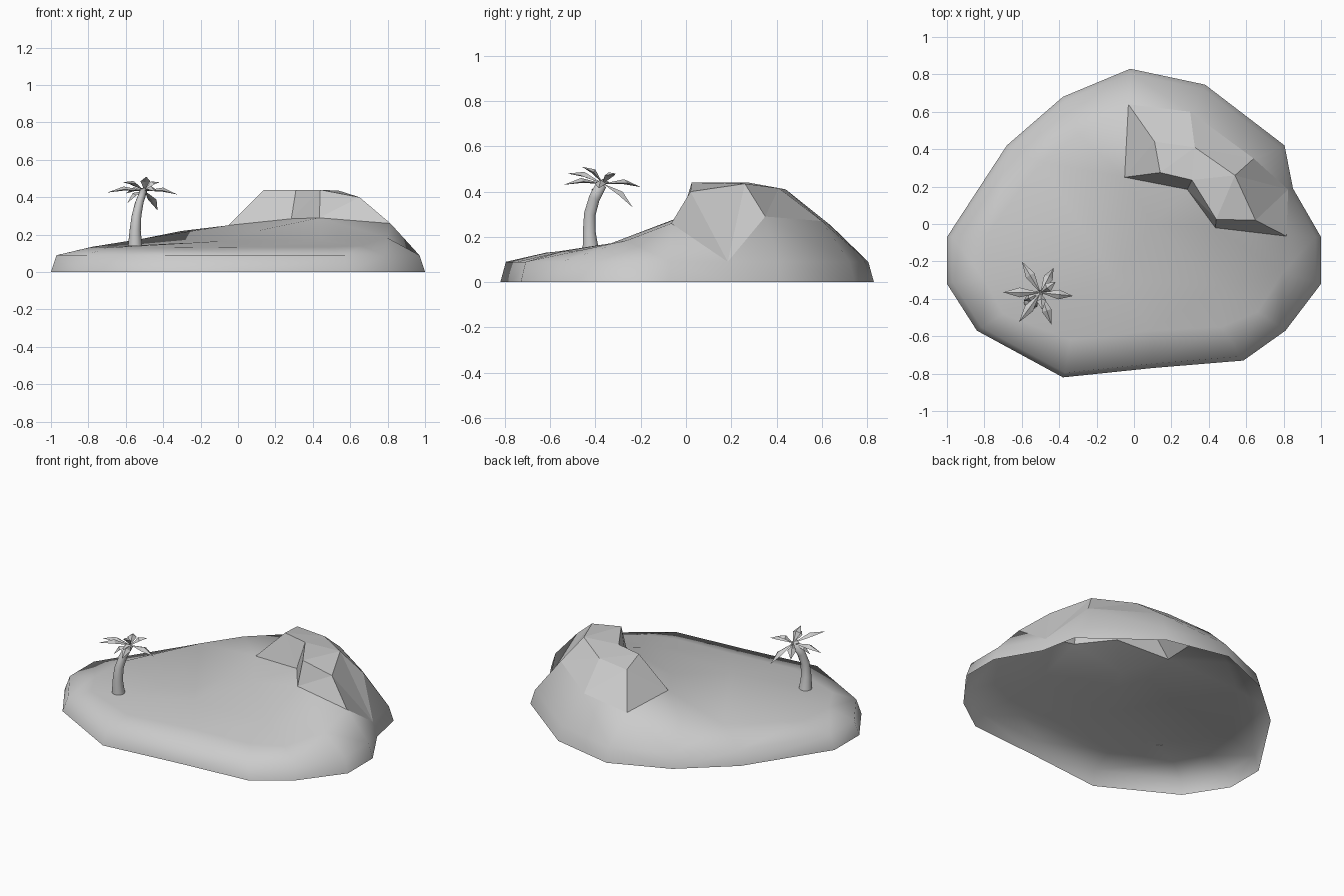
import bpy, math
from mathutils import Vector
from mathutils.geometry import delaunay_2d_cdt

if "Cube" in bpy.data.objects:
    bpy.data.objects.remove(bpy.data.objects["Cube"])

def make(name, verts, faces, smooth=True):
    me = bpy.data.meshes.new(name)
    me.from_pydata([tuple(v) for v in verts], [], faces)
    for p in me.polygons:
        p.use_smooth = smooth
    ob = bpy.data.objects.new(name, me)
    bpy.context.collection.objects.link(ob)
    return ob

# Island: shoreline, bank, crest and hill breaklines, joined as a height surface
shore = [(-1, -.32), (-.84, -.57), (-.38, -.82), (.1, -.77), (.585, -.73), (.81, -.57),
         (1, -.32), (1, -.07), (.85, .19), (.805, .42), (.38, .745), (-.02, .83),
         (-.38, .68), (-.68, .42), (-1, -.07)]
crest = [(-.03, .64, .25), (-.3, .48, .22), (-.5, .33, .18), (-.78, -.05, .135),
         (-.8, -.3, .13), (-.7, -.48, .13), (-.34, -.62, .13), (.1, -.57, .135),
         (.47, -.55, .135), (.66, -.47, .14), (.795, -.26, .185), (.815, -.065, .26)]
cliff_base = [(.435, -.02, .29), (.285, .185, .285), (-.05, .25, .25)]
plateau = [(.11, .44, .41), (.14, .275, .44), (.31, .235, .44), (.44, .025, .44),
           (.65, .02, .40), (.54, .26, .435), (.325, .41, .415)]
shoulder = [(.3, .6, .27), (.64, .35, .29)]
ground = [(-.1, -.3, .165), (.45, -.33, .172), (.1, 0, .22)]

pts, edges = [], []
def add(points, closed=False, link=True):
    s = len(pts)
    pts.extend(Vector(p) for p in points)
    n = len(points)
    if link:
        edges.extend((s + i, s + (i + 1) % n) for i in range(n if closed else n - 1))
    return s

add([(x, y, 0) for x, y in shore], True)
add([(x * .97, y * .97, .09) for x, y in shore], True)
c = add(crest)
b = add(cliff_base)
t = add(plateau, True)
s = add(shoulder)
add(ground, link=False)
edges += [(c + 11, b), (b + 2, c), (c, t), (b + 2, t + 1), (b + 1, t + 2), (b, t + 3),
          (t + 4, c + 11), (c, s), (s, t + 6), (s + 1, t + 5)]
v2, _, tris, orig, _, _ = delaunay_2d_cdt([p.xy for p in pts], edges,
                                          [list(range(len(shore)))], 1, 1e-5)
verts = [(v.x, v.y, pts[o[0]].z if o else .2) for v, o in zip(v2, orig)]
island = make("island", verts, tris)
for p in island.data.polygons:      # rocky hill stays faceted
    if max(island.data.vertices[i].co.z for i in p.vertices) > .3:
        p.use_smooth = False

# Palm trunk: curved tapering tube
path = [(-.55, -.42, .14, .038), (-.55, -.427, .22, .03), (-.543, -.425, .3, .026),
        (-.528, -.405, .37, .023), (-.505, -.372, .435, .02)]
N = 10
tv, tf = [], []
for i, (x, y, z, r) in enumerate(path):
    for k in range(N):
        a = 2 * math.pi * k / N
        tv.append((x + r * math.cos(a), y + r * math.sin(a), z - i * .004 * math.sin(a)))
for i in range(len(path) - 1):
    for k in range(N):
        j = (k + 1) % N
        tf.append((i * N + k, i * N + j, (i + 1) * N + j, (i + 1) * N + k))
tf.append(tuple(range((len(path) - 1) * N, len(path) * N)))
make("palm_trunk", tv, tf)

# Palm fronds: pointed leaves with a raised midrib
crown = Vector((-.5, -.367, .435))
tips = [(-.7, -.365, .425), (-.6, -.2, .42), (-.43, -.235, .33), (-.325, -.385, .415),
        (-.44, -.54, .43), (-.615, -.525, .48), (-.49, -.46, .51), (-.59, -.41, .37),
        (-.42, -.31, .48)]
fv, ff = [], []
for tip in tips:
    tip = Vector(tip)
    d = tip - crown
    side = d.cross(Vector((0, 0, 1))).normalized() * .026
    up = side.cross(d).normalized()
    mid = crown + d * .55 + up * .012
    o = len(fv)
    fv += [crown, mid + side, mid + up * .016, mid - side, mid - up * .006, tip]
    for k in range(4):
        m, n = o + 1 + k, o + 1 + (k + 1) % 4
        ff += [(o, n, m), (o + 5, m, n)]
make("palm_fronds", fv, ff, False)
